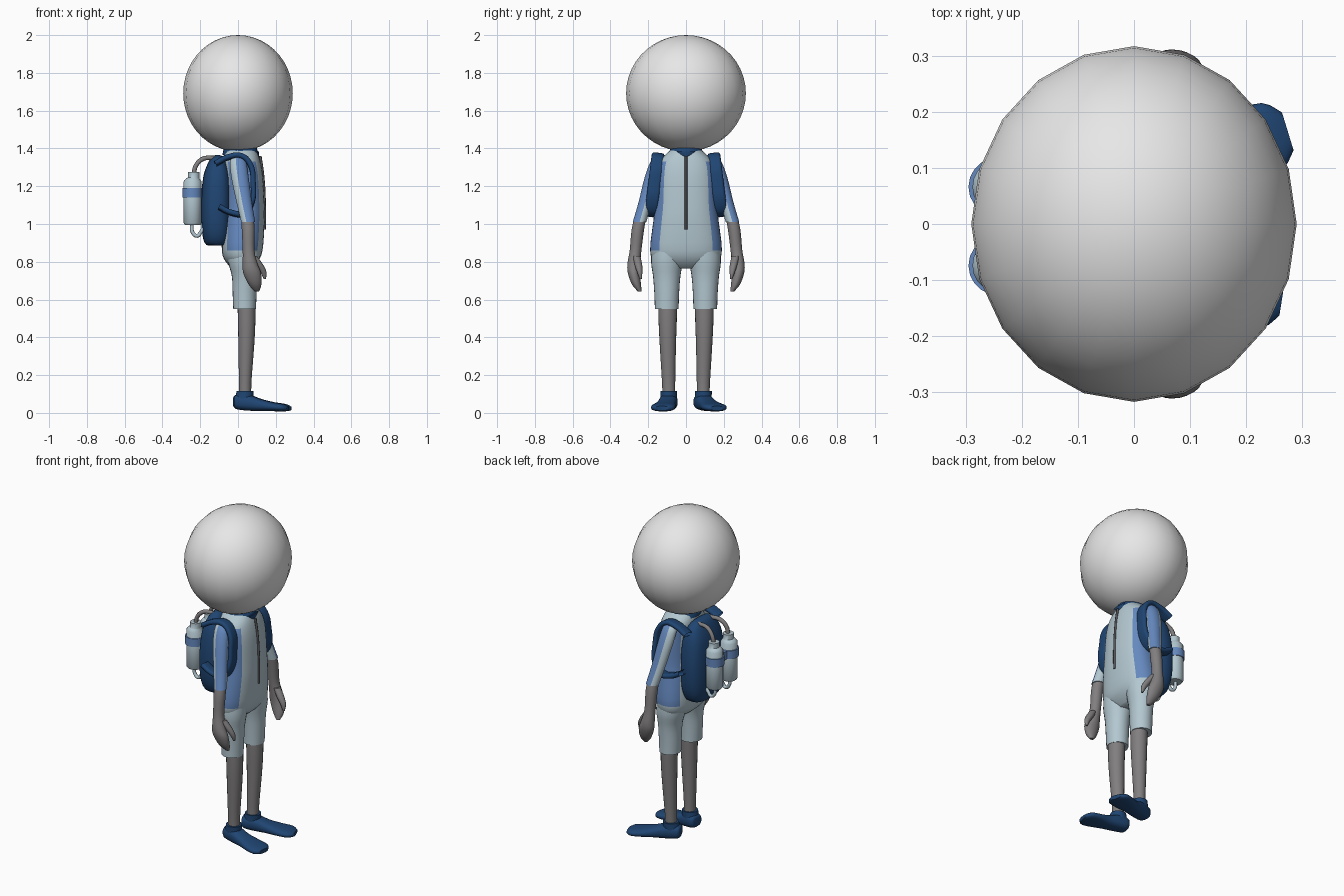
import bpy, bmesh, math
from mathutils import Matrix, Vector

cube = bpy.data.objects.get("Cube")
if cube:
    bpy.data.objects.remove(cube)


def material(name, r, g, b):
    m = bpy.data.materials.new(name)
    m.use_nodes = True
    m.diffuse_color = (r, g, b, 1)
    m.node_tree.nodes["Principled BSDF"].inputs["Base Color"].default_value = (r, g, b, 1)
    return m


WHITE = material("helmet white", .8, .8, .8)
PALE = material("pale suit blue", .45, .57, .63)
GREY = material("skin grey", .22, .21, .215)
BLUE = material("panel blue", .13, .25, .52)
NAVY = material("navy", .014, .06, .17)
DARK = material("zip grey", .09, .09, .1)


def smooth(obj, angle=50):
    bpy.ops.object.select_all(action='DESELECT')
    obj.select_set(True)
    bpy.context.view_layer.objects.active = obj
    bpy.ops.object.shade_smooth_by_angle(angle=math.radians(angle))


def add(name, bm, *mats):
    bmesh.ops.recalc_face_normals(bm, faces=bm.faces)
    mesh = bpy.data.meshes.new(name)
    bm.to_mesh(mesh)
    bm.free()
    for m in mats:
        mesh.materials.append(m)
    obj = bpy.data.objects.new(name, mesh)
    bpy.context.collection.objects.link(obj)
    smooth(obj)
    return obj


def refine(rings, steps):
    """Catmull-Rom interpolation between control rings."""
    rows = [Vector(r) for r in rings]
    out = []
    for i in range(len(rows) - 1):
        a, b, c, d = rows[max(i - 1, 0)], rows[i], rows[i + 1], rows[min(i + 2, len(rows) - 1)]
        for k in range(steps):
            t = k / steps
            out.append(b + (c - a) * (t / 2) + (a * 2 - b * 5 + c * 4 - d) * (t * t / 2)
                       + (b * 3 - a - c * 3 + d) * (t ** 3 / 2))
    return out + [rows[-1]]


def loft(name, rings, mats, n=24, steps=3, power=1.0, paint=None, matrix=None):
    """Skin elliptical rings (x, y, z, rx, ry); paint(angle, height) picks a slot."""
    bm = bmesh.new()
    rows, heights = [], []
    for x, y, z, rx, ry in refine(rings, steps):
        row = []
        for j in range(n):
            c, s = math.cos(math.tau * j / n), math.sin(math.tau * j / n)
            row.append(bm.verts.new((x + rx * math.copysign(abs(c) ** power, c),
                                     y + ry * math.copysign(abs(s) ** power, s), z)))
        rows.append(row)
        heights.append(z)
    for i in range(len(rows) - 1):
        for j in range(n):
            k = (j + 1) % n
            f = bm.faces.new((rows[i][j], rows[i][k], rows[i + 1][k], rows[i + 1][j]))
            if paint:
                f.material_index = paint(360 * (j + .5) / n, (heights[i] + heights[i + 1]) / 2)
    bm.faces.new(rows[0])
    bm.faces.new(rows[-1])
    if matrix:
        bm.transform(matrix)
    return add(name, bm, *mats)


def curve(name, points, mat, radius, width=0, matrix=None):
    """Round tube, or a flat soft-edged band when width is given."""
    data = bpy.data.curves.new(name, 'CURVE')
    data.dimensions = '2D' if width else '3D'
    data.fill_mode = 'NONE' if width else 'FULL'
    data.bevel_depth, data.bevel_resolution, data.extrude = radius, 2, width
    data.resolution_u = 5
    sp = data.splines.new('BEZIER')
    sp.bezier_points.add(len(points) - 1)
    for bp, p in zip(sp.bezier_points, points):
        bp.co = p
        bp.handle_left_type = bp.handle_right_type = 'AUTO'
    data.use_fill_caps = not width
    data.materials.append(mat)
    obj = bpy.data.objects.new(name, data)
    bpy.context.collection.objects.link(obj)
    if matrix:
        obj.matrix_world = matrix
    bpy.ops.object.select_all(action='DESELECT')
    obj.select_set(True)
    bpy.context.view_layer.objects.active = obj
    bpy.ops.object.convert(target='MESH')
    smooth(bpy.context.object)


# Head
bm = bmesh.new()
bmesh.ops.create_uvsphere(bm, u_segments=20, v_segments=22, radius=1)
bm.transform(Matrix.Translation((0, 0, 1.692)) @ Matrix.Diagonal((.29, .317, .308, 1)))
add("head", bm, WHITE)

# Suit body with blue side panels
loft("suit_body", [(.02, 0, .765, .05, .09), (.02, 0, .80, .085, .165), (.022, 0, .86, .108, .19),
                   (.03, 0, 1.0, .11, .175), (.034, 0, 1.1, .106, .162), (.03, 0, 1.25, .102, .155),
                   (.02, 0, 1.33, .098, .14), (.015, 0, 1.375, .088, .10), (.013, 0, 1.40, .075, .07)],
     (PALE, BLUE), n=40, power=.85,
     paint=lambda a, z: int(.86 < z < 1.32 and 45 < a % 180 < 135))
loft("collar", [(.013, 0, 1.365, .095, .10), (.013, 0, 1.385, .092, .088), (.013, 0, 1.405, .085, .078)], (NAVY,))
loft("collar_point", [(.108, 0, 1.352, .004, .004), (.105, 0, 1.385, .006, .05)], (NAVY,), n=8)
curve("zip", [(.118, 0, 1.36), (.133, 0, 1.25), (.141, 0, 1.1), (.141, 0, .97)], DARK, .007)

for s, side in ((-1, "near"), (1, "far")):
    # Shorts, bare leg and shoe
    loft("shorts_" + side, [(.035, s * .102, .55, .06, .063), (.035, s * .102, .62, .063, .065),
                            (.035, s * .102, .72, .067, .072), (.03, s * .1, .80, .083, .085),
                            (.025, s * .09, .88, .09, .09)], (PALE,))
    loft("leg_" + side, [(.038, s * .09, .07, .033, .034), (.038, s * .092, .16, .033, .035),
                         (.044, s * .096, .36, .042, .043), (.046, s * .097, .48, .046, .048),
                         (.045, s * .097, .58, .048, .05)], (GREY,), n=20)
    turn = Matrix.Translation((.035, s * .092, 0)) @ Matrix.Rotation(math.radians(17 if s > 0 else -9), 4, 'Z')
    length = 1 if s > 0 else .93
    along = turn @ Matrix(((0, 0, length, 0), (0, 1, 0, 0), (1, 0, 0, 0), (0, 0, 0, 1)))
    loft("shoe_" + side, [(.06, 0, -.058, .02, .025), (.058, 0, -.045, .038, .042),
                          (.055, 0, .02, .043, .048), (.042, 0, .09, .032, .05),
                          (.033, 0, .16, .024, .062), (.028, 0, .22, .02, .062),
                          (.024, 0, .25, .012, .035)], (NAVY,), power=.8, matrix=along)
    loft("shoe_cuff_" + side, [(-.005, 0, .05, .05, .045), (.0, 0, .09, .047, .044),
                               (.002, 0, .115, .045, .044)], (NAVY,), matrix=turn)

    # Sleeve with a blue outer front half, then arm, hand and thumb
    loft("sleeve_" + side, [(.0, s * .125, 1.365, .02, .02), (.0, s * .15, 1.335, .042, .034),
                            (.01, s * .182, 1.25, .046, .036), (.032, s * .215, 1.12, .041, .035),
                            (.054, s * .246, 1.01, .037, .036)], (PALE, BLUE),
         paint=lambda a, z, s=s: int(0 < (a if s > 0 else 360 - a) < 105))
    loft("arm_" + side, [(.05, s * .24, 1.04, .032, .031), (.054, s * .255, .97, .034, .033),
                         (.056, s * .267, .86, .031, .031), (.064, s * .276, .79, .039, .034),
                         (.075, s * .276, .74, .047, .032), (.09, s * .262, .68, .034, .024),
                         (.10, s * .245, .643, .012, .01)], (GREY,))
    loft("thumb_" + side, [(.08, s * .262, .83, .02, .02), (.11, s * .252, .785, .023, .02),
                           (.134, s * .245, .745, .017, .014), (.142, s * .24, .71, .006, .006)], (GREY,), n=12)

    # Strap looping over the shoulder and back under the arm
    tilt = Matrix.Translation((0, s * .168, 1.2)) @ Matrix.Rotation(math.radians(90 + s * 7), 4, 'X')
    curve("strap_" + side, [(-.12, .12, 0), (-.05, .155, 0), (.02, .16, 0), (.065, .115, 0), (.08, .02, 0),
                            (.072, -.09, 0), (.03, -.145, 0), (-.04, -.14, 0), (-.10, -.11, 0)],
          NAVY, .014, .02, tilt)

    # Air tank with cap, band and hoses
    y = s * .07 - .004
    loft("tank_" + side, [(-.24, y, .995, .04, .04), (-.24, y, 1.005, .048, .048), (-.24, y, 1.225, .048, .048),
                          (-.24, y, 1.24, .036, .036), (-.235, y, 1.245, .031, .031),
                          (-.235, y, 1.275, .031, .031)], (PALE,), n=20, steps=1)
    loft("tank_band_" + side, [(-.242, y, 1.14, .053, .053), (-.242, y, 1.19, .053, .053)], (BLUE,), n=20, steps=1)
    curve("air_hose_" + side, [(-.235, y, 1.26), (-.222, y, 1.31), (-.185, y * .9, 1.345), (-.12, y * .8, 1.35)],
          GREY, .012)
    curve("lower_hose_" + side, [(-.245, y, 1.0), (-.24, y, .955), (-.215, y, .937), (-.195, y, .96),
                                 (-.17, y, .99)], PALE, .01)

# Strip joining the two tank bands
bm = bmesh.new()
bmesh.ops.create_cube(bm, size=1)
bm.transform(Matrix.Translation((-.225, -.004, 1.165)) @ Matrix.Diagonal((.07, .1, .05, 1)))
add("band_bridge", bm, BLUE)

# Backpack
loft("backpack", [(-.11, 0, .885, .04, .08), (-.112, 0, .90, .065, .12), (-.113, 0, .98, .08, .15),
                  (-.113, 0, 1.12, .083, .155), (-.11, 0, 1.25, .074, .14), (-.108, 0, 1.32, .052, .115),
                  (-.108, 0, 1.355, .03, .08), (-.108, 0, 1.365, .01, .04)], (NAVY,), n=32, power=.75)
